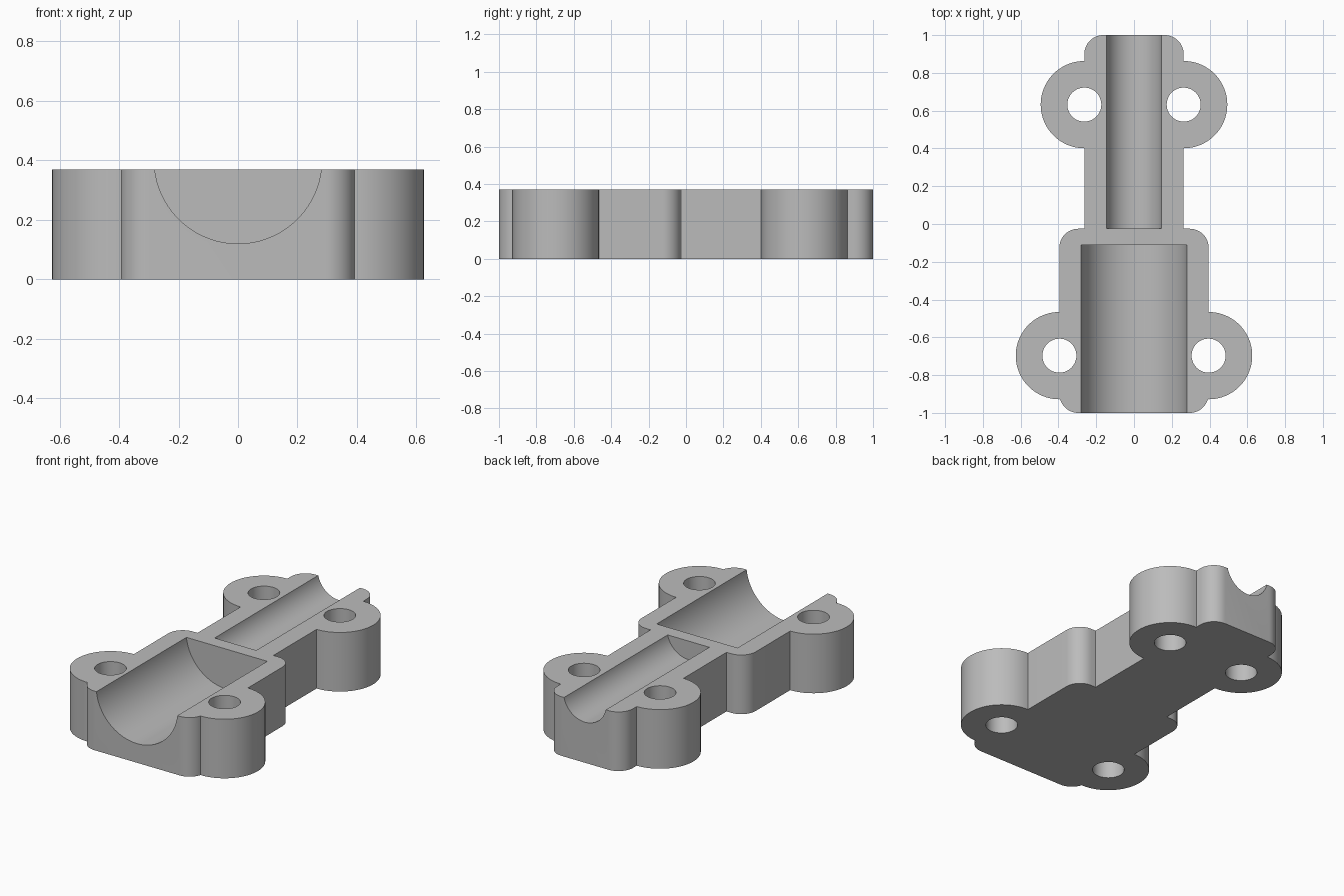
import bpy, bmesh
from math import radians, sin, cos
from mathutils import Vector

cube = bpy.data.objects.get("Cube")
if cube:
    bpy.data.objects.remove(cube, do_unlink=True)

HEIGHT = 0.37
AXIS_Z = 0.402          # shared axis of both channels, just above the split face
LUG_R, HOLE_R, CORNER_R = 0.231, 0.09, 0.1
LUGS = [(0.395, -0.697), (0.263, 0.632)]

grey = bpy.data.materials.new("plain grey")
grey.use_nodes = True
grey.diffuse_color = (0.5, 0.5, 0.5, 1)
grey.node_tree.nodes["Principled BSDF"].inputs["Base Color"].default_value = (0.5, 0.5, 0.5, 1)


def arc(centre, r, start, end, steps):
    angles = [radians(start + (end - start) * i / steps) for i in range(steps + 1)]
    return [(centre[0] + r * cos(a), centre[1] + r * sin(a)) for a in angles]


def make_object(name, bm):
    bmesh.ops.recalc_face_normals(bm, faces=bm.faces)
    mesh = bpy.data.meshes.new(name)
    bm.to_mesh(mesh)
    bm.free()
    mesh.materials.append(grey)
    obj = bpy.data.objects.new(name, mesh)
    bpy.context.collection.objects.link(obj)
    return obj


def prism(name, profile, place, direction):
    """Extrude a closed 2D profile; place maps each point into space."""
    bm = bmesh.new()
    face = bm.faces.new([bm.verts.new(place(*p)) for p in profile])
    top = bmesh.ops.extrude_face_region(bm, geom=[face])["geom"]
    verts = [v for v in top if isinstance(v, bmesh.types.BMVert)]
    bmesh.ops.translate(bm, verts=verts, vec=Vector(direction))
    return make_object(name, bm)


# Body outline: right half from front to back, then mirrored
half = arc((0.295, -0.9), CORNER_R, -90, -16, 10)
half += arc(LUGS[0], LUG_R, -90, 90, 40)
half += arc((0.295, -0.125), CORNER_R, 0, 90, 12)
half += [(0.263, -0.025)]
half += arc(LUGS[1], LUG_R, -90, 90, 40)
half += arc((0.163, 0.9), CORNER_R, 0, 90, 12)
outline = half + [(-x, y) for x, y in reversed(half)]
body = prism("clamp_half", outline, lambda x, y: (x, y, 0), (0, 0, HEIGHT))

# Bolt holes and the two half-round channels
cutters = []
for side in (-1, 1):
    for x, y in LUGS:
        circle = arc((side * x, y), HOLE_R, 0, 360, 48)[:-1]
        cutters.append(prism("bolt_hole_cutter", circle,
                             lambda px, py: (px, py, -0.1), (0, 0, HEIGHT + 0.2)))
for name, r, y0, y1 in (("wide_channel_cutter", 0.282, -1.1, -0.11),
                        ("narrow_channel_cutter", 0.148, -0.025, 1.1)):
    circle = arc((0, AXIS_Z), r, 0, 360, 96)[:-1]
    cutters.append(prism(name, circle, lambda x, z, y=y0: (x, y, z), (0, y1 - y0, 0)))

for cutter in cutters:
    mod = body.modifiers.new(cutter.name, 'BOOLEAN')
    mod.operation = 'DIFFERENCE'
    mod.solver = 'EXACT'
    mod.object = cutter

# Bake the cuts, then remove the cutters
bpy.context.view_layer.objects.active = body
body.select_set(True)
for mod in list(body.modifiers):
    bpy.ops.object.modifier_apply(modifier=mod.name)
for cutter in cutters:
    bpy.data.objects.remove(cutter, do_unlink=True)

bpy.ops.object.select_all(action='DESELECT')
body.select_set(True)
bpy.context.view_layer.objects.active = body
bpy.ops.object.shade_smooth_by_angle(angle=radians(30))
